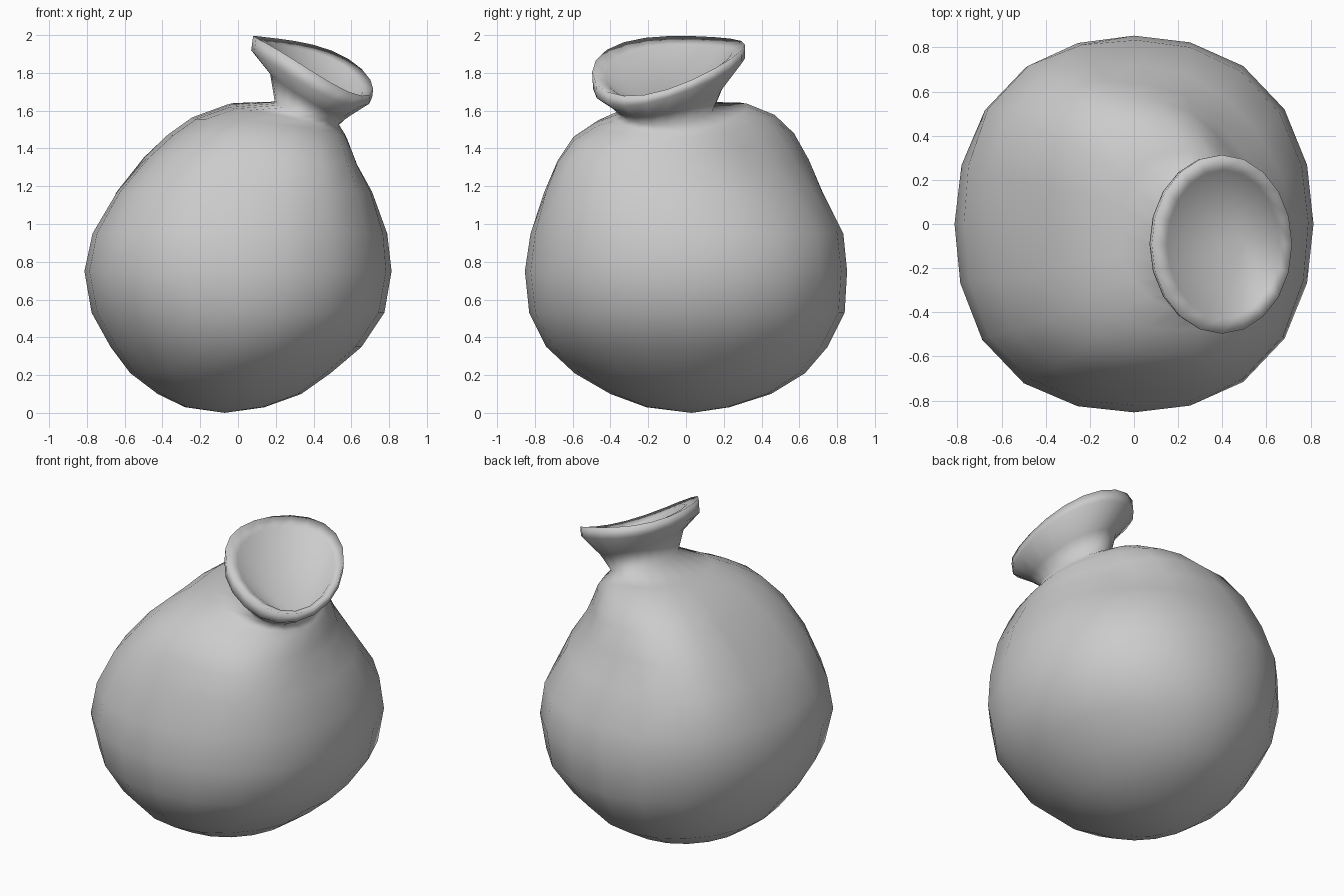
import bpy, bmesh
from math import cos, sin, tau

SIDES = 20


def ring(bm, cx, cy, cz, rx, ry, ax=0, ay=0, c=0, s=0, corners=(0, 0, 0, 0)):
    """Oval ring. ax, ay tilt it; c, s warp it into a saddle; corners bulges
    the back right, back left, front left and front right quarters."""
    verts = []
    for i in range(SIDES):
        a = tau * i / SIDES
        k = 1 + sin(2 * a) ** 2 * corners[i * 4 // SIDES]
        z = cz + ax * cos(a) + ay * sin(a) + c * cos(2 * a) + s * sin(2 * a)
        verts.append(bm.verts.new((cx + k * rx * cos(a), cy + k * ry * sin(a), z)))
    return verts


def loft(name, rings, start, end):
    """Skin a stack of rings, closed by a fan to a point at each end."""
    bm = bmesh.new()
    loops = [ring(bm, *r) for r in rings]
    first, last = bm.verts.new(start), bm.verts.new(end)
    for i in range(SIDES):
        j = (i + 1) % SIDES
        bm.faces.new((first, loops[0][j], loops[0][i]))
        bm.faces.new((last, loops[-1][i], loops[-1][j]))
        for a, b in zip(loops, loops[1:]):
            bm.faces.new((a[i], a[j], b[j], b[i]))
    for f in bm.faces:
        f.smooth = True
    mesh = bpy.data.meshes.new(name)
    bm.to_mesh(mesh)
    bm.free()
    obj = bpy.data.objects.new(name, mesh)
    bpy.context.collection.objects.link(obj)
    return obj


# round belly: level rings, squarer towards the top
belly = [
    (-.07, .01, .03, .21, .22),
    (-.045, .025, .10, .38, .425),
    (-.04, .02, .21, .53, .61),
    (-.01, .005, .35, .665, .745),
    (0, .005, .53, .775, .835, 0, 0, 0, 0, (.03, .01, .03, .03)),
    (0, 0, .75, .813, .853, 0, 0, 0, 0, (.04, .03, .05, .04)),
    (.01, .005, .95, .78, .828, 0, 0, 0, 0, (.03, .07, .06, .06)),
    (.035, -.015, 1.17, .675, .735, 0, 0, 0, 0, (-.03, .16, .08, .11)),
    (.075, -.025, 1.335, .555, .655, -.02, 0, 0, 0, (-.09, .24, .09, .14)),
]
# shoulder leaning over to one side
shoulder = [
    (.125, -.022, 1.445, .48, .575, -.045, .005, -.02, 0, (-.11, .25, .07, .13)),
    (.17, -.01, 1.53, .405, .47, -.05, .015, -.022, 0, (-.11, .21, .05, .1)),
    (.25, -.03, 1.575, .31, .36, -.07, .025, -.02, 0, (-.08, .1, .03, .06)),
]
# pinched neck, flared rim and inside of the funnel
neck = [
    (.365, -.1, 1.593, .17, .25, -.06, .015, -.008),
    (.385, -.1, 1.69, .215, .3, -.105, .045, 0, .01),
    (.39, -.09, 1.795, .32, .402, -.125, .08, 0, .025),
    (.398, -.092, 1.866, .318, .405, -.14, .072, -.011, .03),
    (.405, -.09, 1.835, .255, .335, -.125, .065, -.01, .025),
]
loft("tilted_pot", belly + shoulder + neck, (-.07, .03, 0), (.5, -.08, 1.5))
